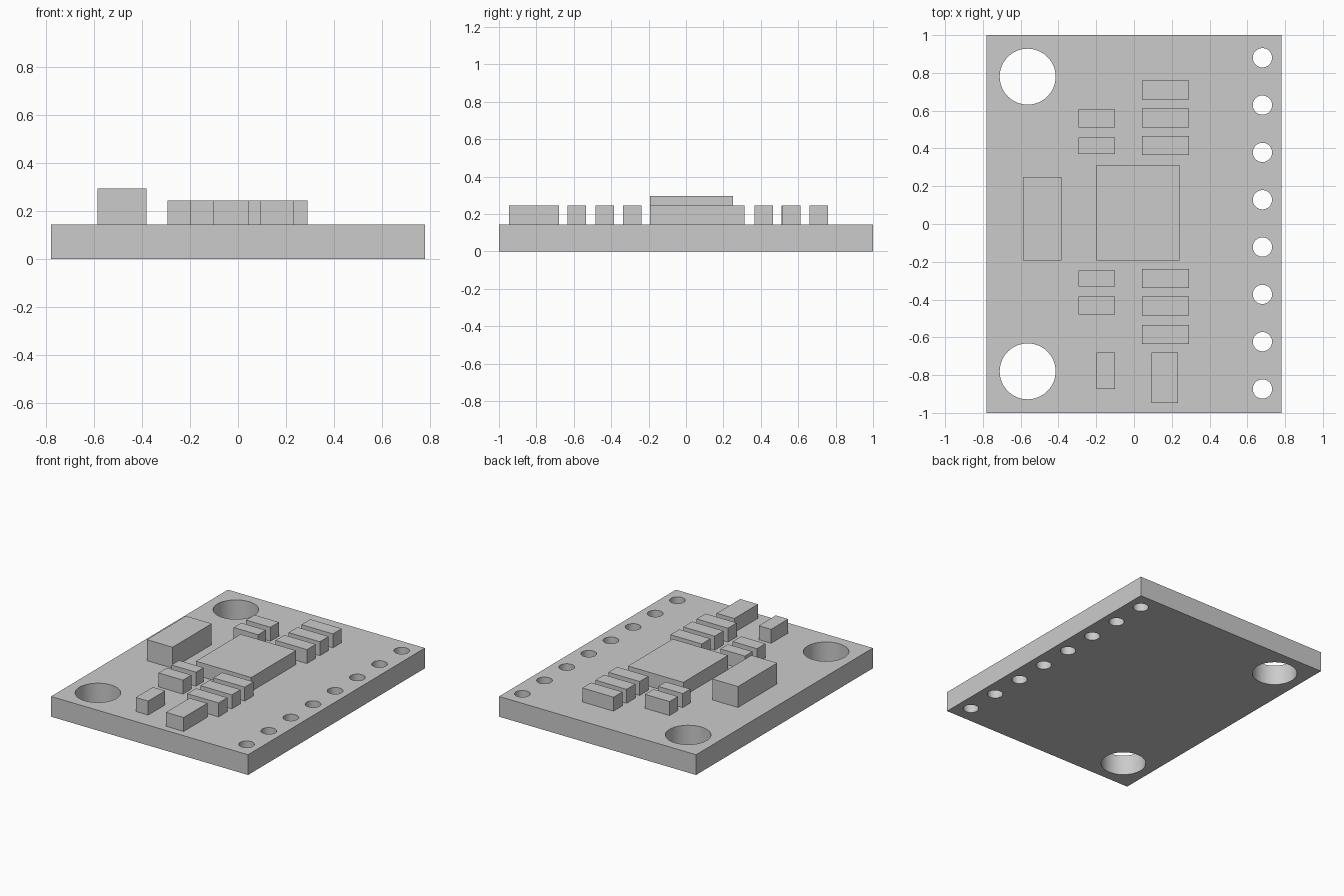
import bpy
import bmesh
from mathutils import Matrix, Vector

old = bpy.data.objects.get("Cube")
if old:
    bpy.data.objects.remove(old, do_unlink=True)

BOARD_TOP = 0.145
CHIP_TOP = 0.245
TALL_TOP = 0.295

grey = bpy.data.materials.new("plain grey")
grey.use_nodes = True
grey.diffuse_color = (0.6, 0.6, 0.6, 1)
grey.node_tree.nodes["Principled BSDF"].inputs["Base Color"].default_value = (0.6, 0.6, 0.6, 1)


def add_object(name, bm):
    mesh = bpy.data.meshes.new(name)
    bm.to_mesh(mesh)
    bm.free()
    mesh.materials.append(grey)
    obj = bpy.data.objects.new(name, mesh)
    bpy.context.collection.objects.link(obj)
    return obj


def box(name, x0, x1, y0, y1, z0, z1):
    bm = bmesh.new()
    centre = Vector((x0 + x1, y0 + y1, z0 + z1)) / 2
    size = Matrix.Diagonal((x1 - x0, y1 - y0, z1 - z0, 1))
    bmesh.ops.create_cube(bm, size=1, matrix=Matrix.Translation(centre) @ size)
    return add_object(name, bm)


def chip(name, x0, x1, y0, y1, top=CHIP_TOP):
    return box(name, x0, x1, y0, y1, BOARD_TOP, top)


# Circuit board with mounting holes and a row of pin holes
board = box("board", -0.78, 0.78, -1, 1, 0, BOARD_TOP)
holes = [(-0.563, side * 0.78, 0.148) for side in (-1, 1)]
holes += [(0.68, 0.88 - 0.2505 * i, 0.051) for i in range(8)]
bm = bmesh.new()
for x, y, radius in holes:
    bmesh.ops.create_cone(bm, cap_ends=True, segments=64, radius1=radius, radius2=radius,
                          depth=1, matrix=Matrix.Translation((x, y, 0)))
cutter = add_object("hole_cutter", bm)
cutter.hide_render = True

cut = board.modifiers.new("holes", 'BOOLEAN')
cut.operation = 'DIFFERENCE'
cut.solver = 'EXACT'
cut.object = cutter
bpy.ops.object.select_all(action='DESELECT')
bpy.context.view_layer.objects.active = board
board.select_set(True)
bpy.ops.object.modifier_apply(modifier=cut.name)
bpy.data.objects.remove(cutter, do_unlink=True)
bpy.ops.object.shade_smooth_by_angle(angle=0.5)

# Main chip and the tall component beside it
chip("main_chip", -0.198, 0.24, -0.193, 0.313)
chip("tall_component", -0.587, -0.383, -0.193, 0.25, TALL_TOP)

# Columns of small components, given by their centre along the board
for i, y in enumerate((0.709, 0.562, 0.415, -0.288, -0.434, -0.584)):
    chip(f"right_component_{i + 1}", 0.042, 0.29, y - 0.05, y + 0.05)
for i, (y, half) in enumerate(((0.558, 0.048), (0.414, 0.043), (-0.289, 0.043), (-0.432, 0.048))):
    chip(f"left_component_{i + 1}", -0.294, -0.1, y - half, y + half)

# Two lengthwise components at the front edge
chip("front_component_small", -0.198, -0.1, -0.873, -0.68)
chip("front_component_large", 0.093, 0.233, -0.947, -0.68)
